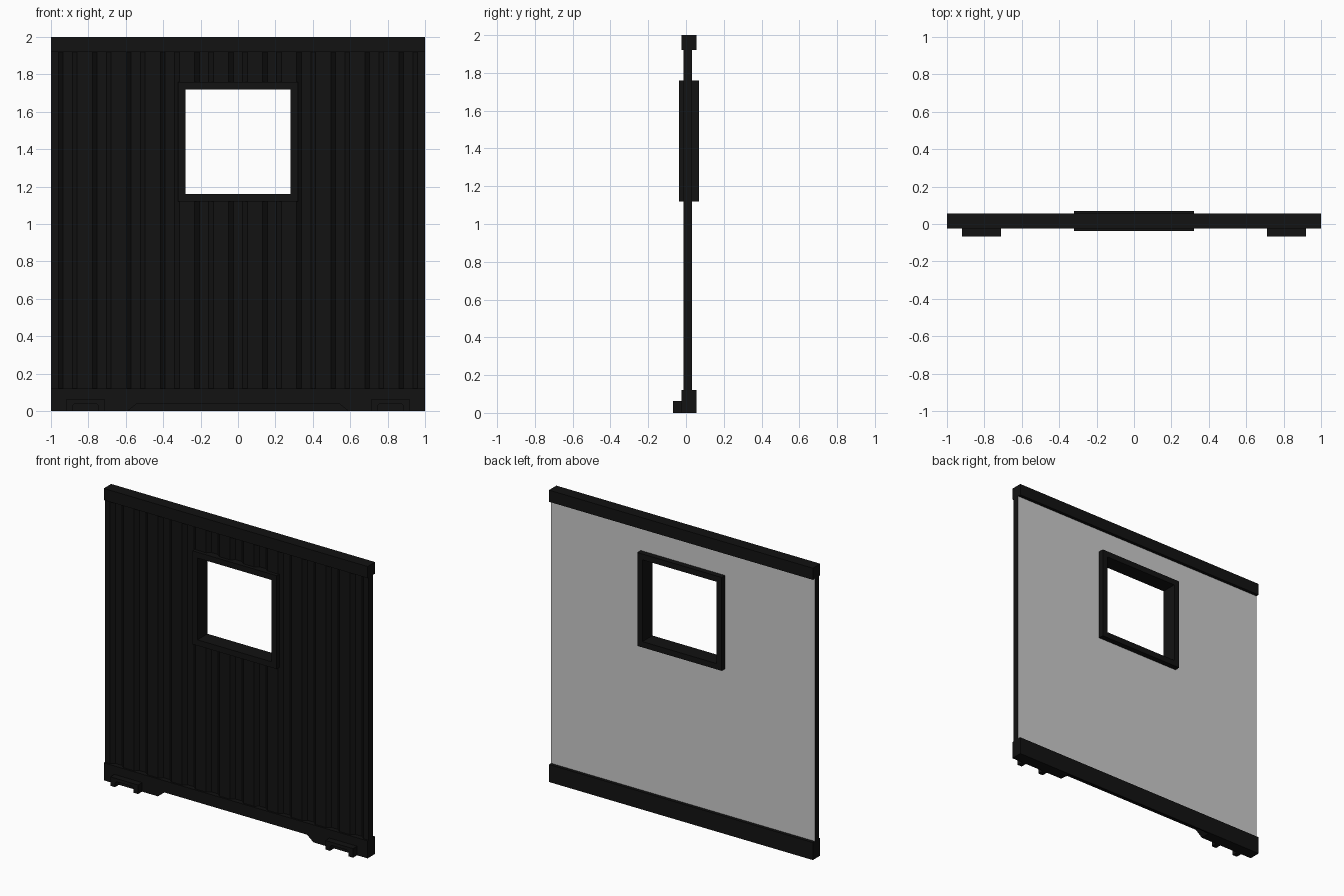
import bpy, bmesh

if "Cube" in bpy.data.objects:
    bpy.data.objects.remove(bpy.data.objects["Cube"])

black = bpy.data.materials.new("black_paint")
black.diffuse_color = (0.006, 0.006, 0.006, 1)
black.use_nodes = True
black.node_tree.nodes["Principled BSDF"].inputs["Base Color"].default_value = black.diffuse_color


def make(name, bm, mat=black):
    me = bpy.data.meshes.new(name)
    bm.to_mesh(me)
    bm.free()
    ob = bpy.data.objects.new(name, me)
    bpy.context.collection.objects.link(ob)
    if mat:
        me.materials.append(mat)
    return ob


def prism(name, pts, y0, y1):
    """Extrude an XZ outline along y."""
    bm = bmesh.new()
    f = bm.faces.new([bm.verts.new((x, y0, z)) for x, z in pts])
    r = bmesh.ops.extrude_face_region(bm, geom=[f])
    vs = [v for v in r["geom"] if isinstance(v, bmesh.types.BMVert)]
    bmesh.ops.translate(bm, verts=vs, vec=(0, y1 - y0, 0))
    bmesh.ops.recalc_face_normals(bm, faces=bm.faces)
    return make(name, bm)


def rect(x0, x1, z0, z1):
    return [(x0, z0), (x1, z0), (x1, z1), (x0, z1)]


def sheet(name, line, mat, flip=False):
    """Raise an XY line into a wall sheet with the window left open."""
    pts = []
    for i, p in enumerate(line):
        if i:
            q = line[i - 1]
            for c in (-W, W):
                if q[0] < c < p[0]:
                    t = (c - q[0]) / (p[0] - q[0])
                    pts.append((c, q[1] + t * (p[1] - q[1])))
        pts.append(p)
    bm = bmesh.new()
    rows = [[bm.verts.new((x, y, z)) for x, y in pts]
            for z in (0.12, 1.14, 1.74, 1.92)]
    for j in range(3):
        for i in range(len(pts) - 1):
            if j == 1 and abs(pts[i][0] + pts[i + 1][0]) / 2 < W:
                continue
            f = bm.faces.new((rows[j][i], rows[j][i + 1],
                              rows[j + 1][i + 1], rows[j + 1][i]))
            if flip:
                f.normal_flip()
    return make(name, bm, mat)


W = 0.30                                   # window cut half width
FRONT, GROOVE, BACK = -0.014, 0.008, 0.033

# corrugated outer cladding, with closed side edges
line = [(-1, BACK), (-1, FRONT)]
for k in range(-5, 6):
    c = k * 0.182
    line += [(c - 0.05, FRONT), (c - 0.025, GROOVE),
             (c + 0.025, GROOVE), (c + 0.05, FRONT)]
line += [(1, FRONT), (1, BACK)]
sheet("corrugated_cladding", line, black)

# flat grey inner lining
sheet("inner_lining", [(-1, BACK), (1, BACK)], None, True)

# top rail
prism("top_rail", rect(-1, 1, 1.92, 2), -0.025, 0.055)

# bottom rail: front part arched up between the feet, full plate behind
prism("bottom_rail", [(-1, 0), (-0.59, 0), (-0.54, 0.04), (0.54, 0.04),
                      (0.59, 0), (1, 0), (1, 0.12), (-1, 0.12)], -0.025, 0.045)
prism("bottom_rail_back_plate", rect(-1, 1, 0, 0.12), 0.045, 0.055)

# window frame from four bars
I, O = 0.28, 0.32
for name, r in (("sill", rect(-O, O, 1.12, 1.16)),
                ("head", rect(-O, O, 1.72, 1.76)),
                ("left_jamb", rect(-O, -I, 1.16, 1.72)),
                ("right_jamb", rect(I, O, 1.16, 1.72))):
    prism("window_" + name, r, -0.038, 0.07)

# arched brackets on the feet
for side, c in (("left", -0.815), ("right", 0.815)):
    a = [(-0.105, 0), (-0.07, 0), (-0.07, 0.028), (-0.058, 0.04),
         (0.058, 0.04), (0.07, 0.028), (0.07, 0), (0.105, 0),
         (0.105, 0.062), (-0.105, 0.062)]
    prism(side + "_foot_bracket", [(c + x, z) for x, z in a], -0.068, -0.025)
